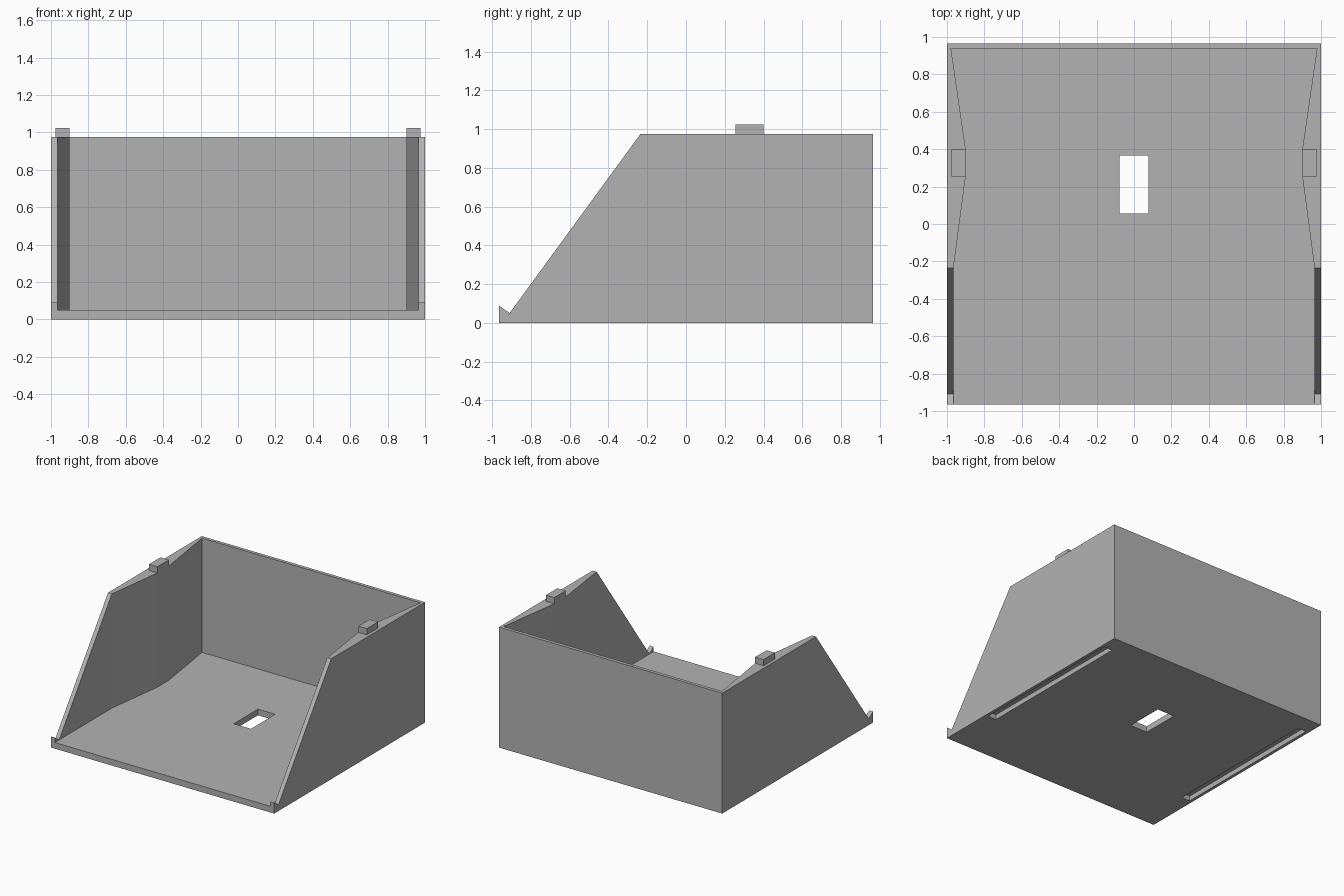
import bpy
import bmesh
from mathutils import Vector

cube = bpy.data.objects.get("Cube")
if cube:
    bpy.data.objects.remove(cube, do_unlink=True)

# Single plain grey
grey = bpy.data.materials.new("grey_plastic")
grey.use_nodes = True
grey.diffuse_color = (0.45, 0.45, 0.45, 1)
grey.node_tree.nodes["Principled BSDF"].inputs["Base Color"].default_value = (0.45, 0.45, 0.45, 1)


def prism(name, base, direction):
    """Extrude a flat outline along a direction."""
    bm = bmesh.new()
    face = bm.faces.new([bm.verts.new(p) for p in base])
    moved = bmesh.ops.extrude_face_region(bm, geom=[face])["geom"]
    verts = [g for g in moved if isinstance(g, bmesh.types.BMVert)]
    bmesh.ops.translate(bm, verts=verts, vec=Vector(direction))
    bmesh.ops.recalc_face_normals(bm, faces=bm.faces)
    mesh = bpy.data.meshes.new(name)
    bm.to_mesh(mesh)
    bm.free()
    mesh.materials.append(grey)
    obj = bpy.data.objects.new(name, mesh)
    bpy.context.collection.objects.link(obj)
    return obj


def box(name, x0, x1, y0, y1, z0, z1):
    base = [(x0, y0, z0), (x1, y0, z0), (x1, y1, z0), (x0, y1, z0)]
    return prism(name, base, (0, 0, z1 - z0))


# Bin body: side profile with sloped front and small front lip
DEPTH, TOP, FLOOR = 0.965, 0.975, 0.05
profile = [(-DEPTH, 0), (DEPTH, 0), (DEPTH, TOP), (-0.235, TOP),
           (-0.91, FLOOR + 0.001), (-DEPTH, 0.09)]
body = prism("bin_body", [(-1, y, z) for y, z in profile], (2, 0, 0))

# Cavity outline: side walls thicken beside the stacking tabs
wall = [(0.965, -1.2), (0.965, -0.235), (0.9, 0.255), (0.9, 0.4), (0.978, 0.937)]
outline = wall + [(-x, y) for x, y in reversed(wall)]
cutters = [
    prism("cavity_cutter", [(x, y, FLOOR) for x, y in outline], (0, 0, 1.5)),
    box("hole_cutter", -0.077, 0.077, 0.055, 0.365, -0.2, 0.3),
]

# Stacking tabs on the walls and matching slots underneath
for side, label in ((1, "left"), (-1, "right")):
    x0, x1 = sorted((side * 0.9, side * 0.975))
    cutters.append(box(label + "_slot_cutter", x0, x1, -0.52, 0.82, -0.2, 0.04))
    box(label + "_stacking_tab", x0, x1, 0.255, 0.4, TOP, 1.025)

# Cut the body and bake the result
for cutter in cutters:
    cutter.hide_render = True
    mod = body.modifiers.new(cutter.name, "BOOLEAN")
    mod.operation = "DIFFERENCE"
    mod.solver = "EXACT"
    mod.object = cutter
bpy.context.view_layer.update()
graph = bpy.context.evaluated_depsgraph_get()
baked = bpy.data.meshes.new_from_object(body.evaluated_get(graph))
body.modifiers.clear()
body.data = baked
for cutter in cutters:
    bpy.data.objects.remove(cutter, do_unlink=True)
